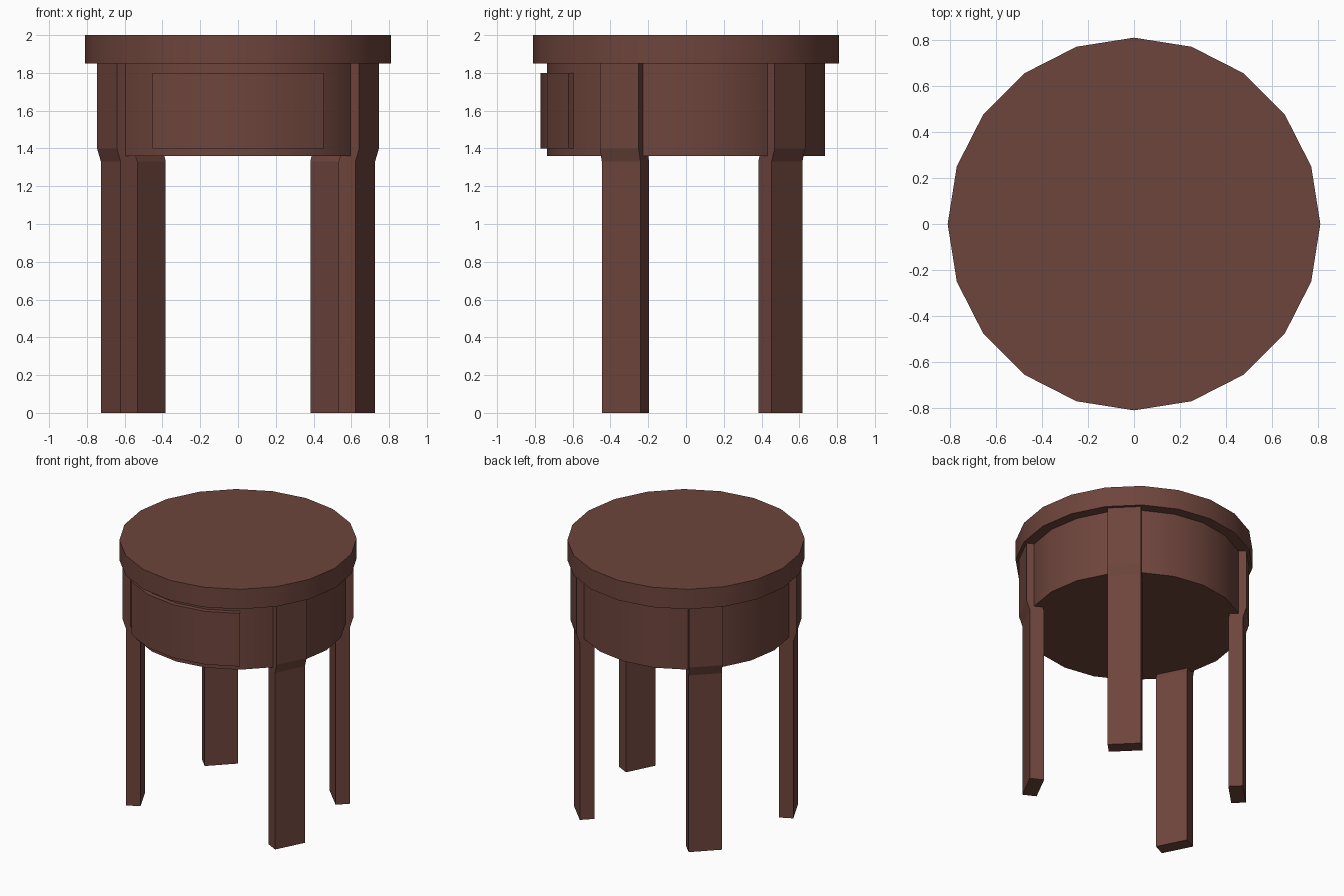
import bpy, bmesh
from math import sin, cos, radians

if "Cube" in bpy.data.objects:
    bpy.data.objects.remove(bpy.data.objects["Cube"])

wood = bpy.data.materials.new("dark_wood")
wood.diffuse_color = (0.155, 0.059, 0.045, 1)
wood.use_nodes = True
wood.node_tree.nodes["Principled BSDF"].inputs["Base Color"].default_value = wood.diffuse_color


def extruded(name, outline, direction, smooth=True):
    """Solid made by extruding a planar outline along a direction."""
    bm = bmesh.new()
    face = bm.faces.new([bm.verts.new(p) for p in outline])
    new = bmesh.ops.extrude_face_region(bm, geom=[face])["geom"]
    bmesh.ops.translate(bm, vec=direction,
                        verts=[g for g in new if isinstance(g, bmesh.types.BMVert)])
    bmesh.ops.recalc_face_normals(bm, faces=bm.faces)
    mesh = bpy.data.meshes.new(name)
    bm.to_mesh(mesh)
    bm.free()
    mesh.materials.append(wood)
    obj = bpy.data.objects.new(name, mesh)
    bpy.context.collection.objects.link(obj)
    if smooth:
        bpy.ops.object.select_all(action='DESELECT')
        obj.select_set(True)
        bpy.context.view_layer.objects.active = obj
        bpy.ops.object.shade_smooth_by_angle(angle=radians(30))
    return obj


def arc(radius, z, angles):
    return [(radius * cos(radians(a)), radius * sin(radians(a)), z) for a in angles]


# Round top and drum, both 20-sided
ring = range(0, 360, 18)
extruded("table_top", arc(0.81, 1.85, ring), (0, 0, 0.15))
extruded("drum_body", arc(0.735, 1.36, ring), (0, 0, 0.49))

# Curved drawer front, four segments of the drum
span = range(-126, -53, 18)
extruded("drawer_front",
         arc(0.77, 1.40, span) + arc(0.735, 1.40, reversed(span)), (0, 0, 0.40))

# Legs: side profile (radius, height) that steps outward beside the drum
profile = [(0.656, 0), (0.756, 0), (0.756, 1.33), (0.779, 1.40),
           (0.779, 1.85), (0.679, 1.85), (0.679, 1.40), (0.656, 1.33)]
width = 0.23
for name, angle in (("front_right_leg", -27), ("front_left_leg", 207),
                    ("back_right_leg", 45), ("back_left_leg", 135)):
    c, s = cos(radians(angle)), sin(radians(angle))
    outline = [(r * c + s * width / 2, r * s - c * width / 2, z) for r, z in profile]
    extruded(name, outline, (-s * width, c * width, 0), smooth=False)
